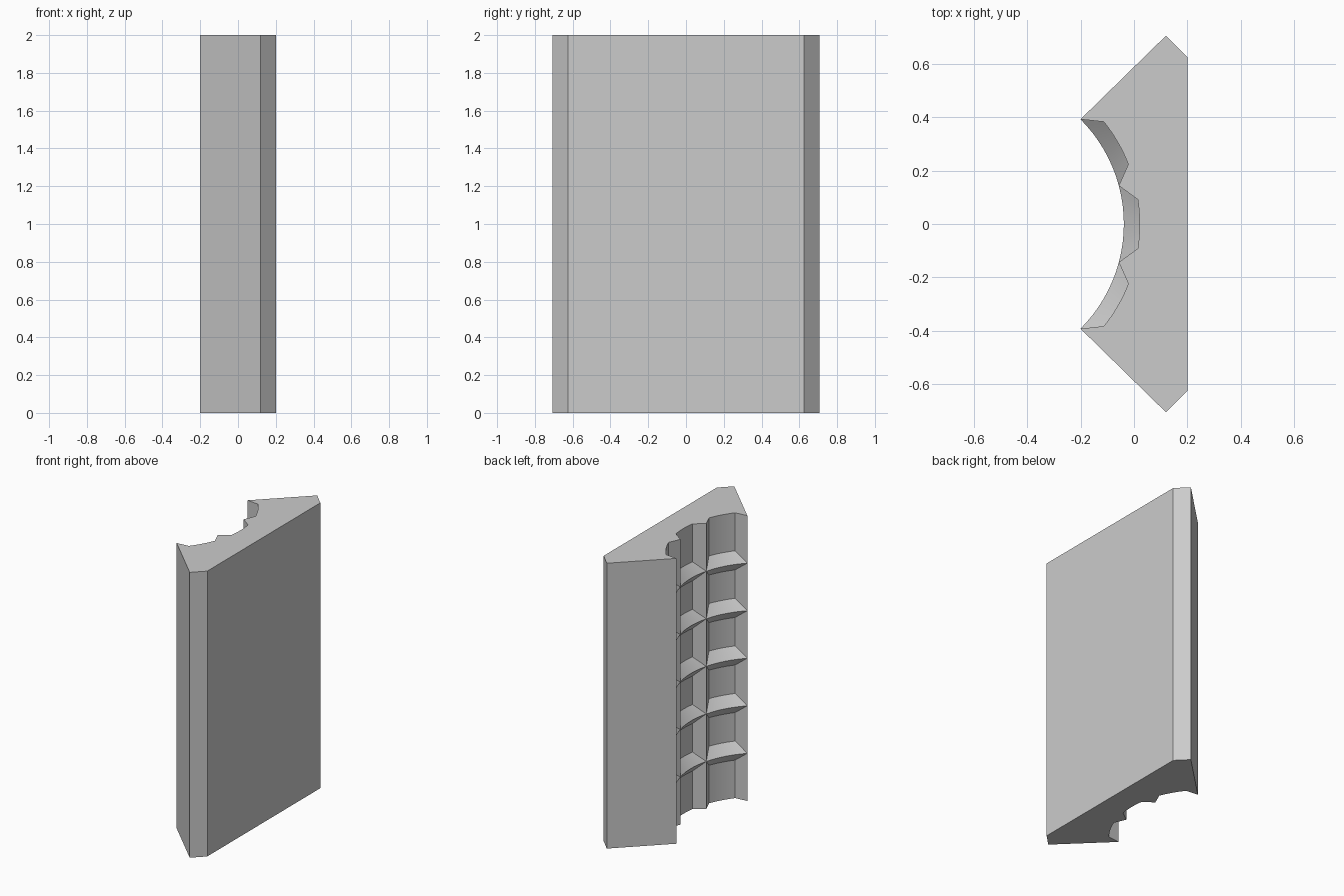
import bpy
import bmesh
from math import radians, sin, cos

cube = bpy.data.objects.get("Cube")
if cube:
    bpy.data.objects.remove(cube, do_unlink=True)

# Main dimensions
HEIGHT = 2.0
CENTRE_X = -0.593        # axis of the concave arc
RIDGE_R, FLOOR_R = 0.555, 0.614
BAY, INSET = 30, 6.4     # bay width and pocket inset, in degrees
ROWS, SLOPE = 6, 0.067   # pocket rows and height of their sloped edges
STEPS = 8                # segments along each arc
PITCH = HEIGHT / ROWS

bm = bmesh.new()


def face(points):
    bm.faces.new([bm.verts.new(p) for p in points])


def arc(middle, half, radius, z):
    angles = [radians(middle - half + 2 * half * i / STEPS) for i in range(STEPS + 1)]
    return [(CENTRE_X + radius * cos(a), radius * sin(a), z) for a in angles]


def strip(lower, upper):
    for i in range(len(lower) - 1):
        face([lower[i], lower[i + 1], upper[i + 1], upper[i]])


def pocket(middle, row):
    """Sunken panel with sloped edges, left open at the block's ends."""
    z0, z1 = row * PITCH, (row + 1) * PITCH
    f0 = z0 if row == 0 else z0 + SLOPE
    f1 = z1 if row == ROWS - 1 else z1 - SLOPE
    rim0, rim1 = (arc(middle, BAY / 2, RIDGE_R, z) for z in (z0, z1))
    floor0, floor1 = (arc(middle, BAY / 2 - INSET, FLOOR_R, z) for z in (f0, f1))
    strip(floor0, floor1)
    if row > 0:
        strip(rim0, floor0)
    if row < ROWS - 1:
        strip(floor1, rim1)
    for end in (0, -1):
        face([rim0[end], floor0[end], floor1[end], rim1[end]])


# Pocketed concave side
bays = (-BAY, 0, BAY)
for middle in bays:
    for row in range(ROWS):
        pocket(middle, row)

# Outer profile, from one tip of the arc round to the other
tip = arc(BAY, BAY / 2, RIDGE_R, 0)[-1]
half_profile = [tip[:2], (0.12, 0.706), (0.2, 0.626)]
outer = half_profile + [(x, -y) for x, y in reversed(half_profile)]

# Outer walls; the walls at the tips share the pocket row corners
levels = [row * PITCH for row in range(ROWS + 1)]
for i in range(len(outer) - 1):
    a, b = outer[i], outer[i + 1]
    side_a = levels if i == 0 else [0, HEIGHT]
    side_b = levels if i == len(outer) - 2 else [0, HEIGHT]
    face([(*a, z) for z in side_a] + [(*b, z) for z in reversed(side_b)])

# End caps follow the open pockets
for z in (0, HEIGHT):
    cap = [(x, y, z) for x, y in outer]
    for middle in bays:
        cap += arc(middle, BAY / 2 - INSET, FLOOR_R, z)
        if middle != bays[-1]:
            cap.append(arc(middle, BAY / 2, RIDGE_R, z)[-1])
    face(cap)

bmesh.ops.remove_doubles(bm, verts=bm.verts, dist=0.0005)
bmesh.ops.recalc_face_normals(bm, faces=bm.faces)
mesh = bpy.data.meshes.new("coffered_block")
bm.to_mesh(mesh)
bm.free()

block = bpy.data.objects.new("coffered_block", mesh)
bpy.context.collection.objects.link(block)

# Plain grey stone
stone = bpy.data.materials.new("light_grey")
stone.use_nodes = True
colour = (0.6, 0.6, 0.6, 1)
stone.diffuse_color = colour
stone.node_tree.nodes["Principled BSDF"].inputs["Base Color"].default_value = colour
mesh.materials.append(stone)

bpy.ops.object.select_all(action="DESELECT")
block.select_set(True)
bpy.context.view_layer.objects.active = block
bpy.ops.object.shade_smooth_by_angle(angle=radians(15))
